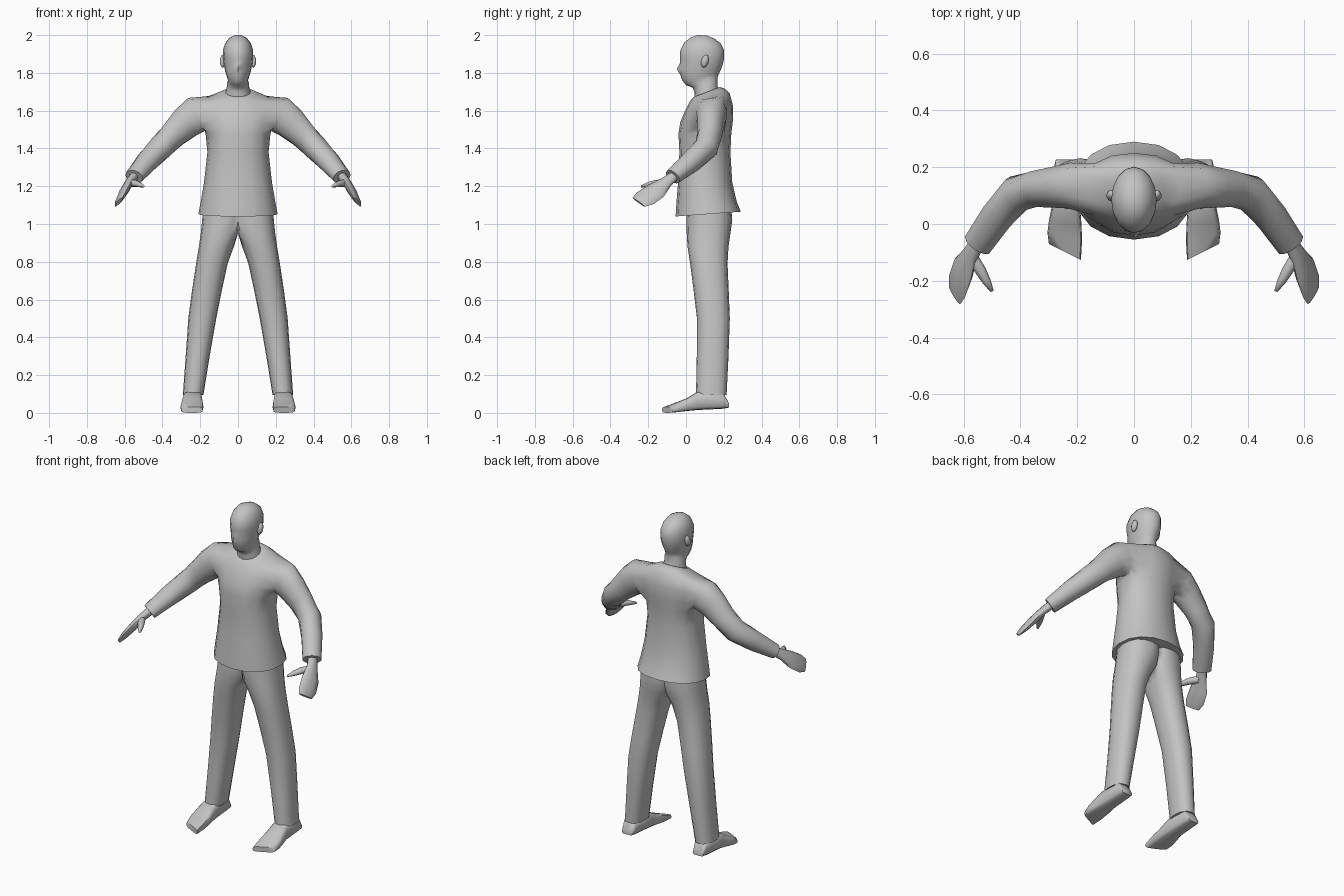
import bpy, bmesh, math
from mathutils import Vector

if "Cube" in bpy.data.objects:
    bpy.data.objects.remove(bpy.data.objects["Cube"])

grey = bpy.data.materials.new("plain grey")
grey.diffuse_color = (0.55, 0.55, 0.55, 1)
grey.use_nodes = True
grey.node_tree.nodes["Principled BSDF"].inputs["Base Color"].default_value = grey.diffuse_color


def power(c, p):
    return math.copysign(abs(c) ** (2 / p), c)


def level_ring(zf, zb, rx, yf, yb, n=16, p=2.2, cx=0.0):
    """Horizontal section, tilted from front height zf to back height zb."""
    pts = []
    for i in range(n):
        a = 2 * math.pi * i / n
        t = (1 + power(math.sin(a), p)) / 2
        pts.append(Vector((cx + rx * power(math.cos(a), p),
                           yf + (yb - yf) * t, zf + (zb - zf) * t)))
    return pts


def limb_ring(c, u, v, ru, rv, angles):
    return [c + u * ru * math.cos(a) + v * rv * math.sin(a) for a in angles]


def even(n):
    return [2 * math.pi * i / n for i in range(n)]


def skin(bm, a, b):
    n = len(a)
    for i in range(n):
        bm.faces.new((a[i], a[(i + 1) % n], b[(i + 1) % n], b[i]))


def loft(bm, rings, cap_start=True, cap_end=True):
    vs = [[bm.verts.new(p) for p in r] for r in rings]
    for a, b in zip(vs, vs[1:]):
        skin(bm, a, b)
    if cap_start:
        bm.faces.new(vs[0])
    if cap_end:
        bm.faces.new(vs[-1])
    return vs


def finish(bm, name, mirror=False, angle=55):
    bmesh.ops.recalc_face_normals(bm, faces=bm.faces)
    me = bpy.data.meshes.new(name)
    bm.to_mesh(me)
    bm.free()
    me.materials.append(grey)
    ob = bpy.data.objects.new(name, me)
    bpy.context.collection.objects.link(ob)
    bpy.ops.object.select_all(action='DESELECT')
    ob.select_set(True)
    bpy.context.view_layer.objects.active = ob
    bpy.ops.object.shade_smooth_by_angle(angle=math.radians(angle))
    if mirror:
        m = ob.modifiers.new("mirror", 'MIRROR')
        m.use_clip = True
        m.merge_threshold = 0.0005
    return ob


# Jacket: body loft with an opening on each side, sleeves grown from the openings
bm = bmesh.new()
body = loft(bm, [level_ring(*s) for s in (
    (1.04, 1.065, .21, -.055, .29), (1.12, 1.12, .197, -.05, .268),
    (1.22, 1.22, .18, -.042, .245), (1.38, 1.38, .162, -.035, .235),
    (1.48, 1.48, .172, -.04, .24), (1.54, 1.545, .185, -.03, .248),
    (1.60, 1.62, .185, -.005, .25), (1.645, 1.69, .165, .018, .232),
    (1.665, 1.715, .105, .033, .208), (1.672, 1.725, .08, .04, .18))])
sleeve = [(Vector(c), ru, rv) for c, ru, rv in (
    ((.15, .12, 1.60), 0, 0), ((.22, .135, 1.58), .083, .098),
    ((.275, .13, 1.537), .074, .088), ((.34, .125, 1.475), .066, .073),
    ((.41, .108, 1.405), .066, .066), ((.48, .03, 1.332), .06, .058),
    ((.55, -.07, 1.25), .054, .042))]
sleeve_angles = [math.radians(a) for a in (
    -135, -112, -90, -68, -45, -15, 15, 45, 68, 90, 112, 135, 165, 195)]
hole = ([(4, j) for j in range(-2, 3)] + [(5, 2), (6, 2)]
        + [(7, j) for j in range(2, -3, -1)] + [(6, -2), (5, -2)])
for s in (1, -1):
    def at(r, j):
        return body[r][j % 16 if s > 0 else (8 - j) % 16]
    gone = []
    for r in range(4, 7):
        for j in range(-2, 2):
            quad = {at(r, j), at(r, j + 1), at(r + 1, j), at(r + 1, j + 1)}
            gone += [f for f in at(r, j).link_faces if set(f.verts) == quad]
    edge = [at(r, j) for r, j in hole]
    bmesh.ops.delete(bm, geom=gone, context='FACES')
    rings = []
    for i in range(1, len(sleeve)):
        c, ru, rv = sleeve[i]
        d = (sleeve[min(i + 1, len(sleeve) - 1)][0] - sleeve[i - 1][0]).normalized()
        u = Vector((0, 0, 1)).cross(d).normalized()
        ring = limb_ring(c, u, d.cross(u), ru, rv, sleeve_angles)
        rings.append([Vector((p.x * s, p.y, p.z)) for p in ring])
    arm = loft(bm, rings, cap_start=False)
    skin(bm, edge, arm[0])
loose = [v for v in bm.verts if not v.link_faces]
bmesh.ops.delete(bm, geom=loose, context='VERTS')
finish(bm, "jacket", angle=70)

# Trousers: one leg, joined to its mirror image along the hip
bm = bmesh.new()
rings = [level_ring(z, z, (xo - xi) / 2, yf, yb, 16, 2.3, (xo + xi) / 2)
         for z, xi, xo, yf, yb in (
    (1.08, -.05, .185, .005, .24), (1.02, -.05, .19, .002, .245),
    (.95, -.02, .197, .004, .235), (.88, .022, .207, .008, .225),
    (.79, .055, .222, .022, .22), (.65, .085, .243, .04, .226),
    (.5, .115, .263, .058, .232), (.3, .15, .277, .057, .225),
    (.095, .183, .292, .053, .215))]
for ring in rings:
    for p in ring:
        p.x = max(p.x, 0)
loft(bm, rings)
bmesh.ops.remove_doubles(bm, verts=bm.verts, dist=0.0002)
inner = [f for f in bm.faces if all(v.co.x < 1e-4 for v in f.verts)]
bmesh.ops.delete(bm, geom=inner, context='FACES')
finish(bm, "trousers", mirror=True, angle=70)

# Shoes: sections from heel to slanted toe
bm = bmesh.new()
rings = []
for yi, yo, x0, x1, z0, z1 in (
        (.228, .228, .205, .275, .028, .05), (.195, .195, .197, .283, .022, .11),
        (.06, .06, .19, .29, .015, .112), (0, .01, .185, .30, .01, .078),
        (-.06, -.03, .183, .305, .004, .056), (-.127, -.07, .187, .30, 0, .032)):
    ring = []
    for a in even(12):
        s, t = (1 + power(math.cos(a), 4)) / 2, (1 + power(math.sin(a), 4)) / 2
        ring.append(Vector((x0 + (x1 - x0) * s, yi + (yo - yi) * s,
                            z0 + (z1 - z0) * t)))
    rings.append(ring)
loft(bm, rings)
finish(bm, "shoes", mirror=True)

# Hands: flat mitten palm and a separate thumb
bm = bmesh.new()
across = Vector((-.05, -.085, .06)).normalized()
along = Vector((.08, -.18, -.135)).normalized()
thick = along.cross(across).normalized()
loft(bm, [limb_ring(Vector(c), across, thick, w, t, even(10)) for c, w, t in (
    ((.55, -.065, 1.252), .028, .025), ((.575, -.105, 1.222), .035, .022),
    ((.602, -.16, 1.175), .058, .022), ((.622, -.215, 1.137), .06, .017),
    ((.632, -.25, 1.115), .045, .008))])
up = Vector((.3, .2, 1)).normalized()
side = Vector((.87, -.45, -.17)).normalized()
loft(bm, [limb_ring(Vector(c), side, up, w, w, even(8)) for c, w in (
    ((.575, -.11, 1.215), .022), ((.54, -.165, 1.215), .02),
    ((.518, -.205, 1.208), .015), ((.5, -.236, 1.2), .006))])
finish(bm, "hands", mirror=True)

# Head and neck: tilted sections; the last value pushes the nose ridge forward
bm = bmesh.new()
rings = []
for zf, zb, rx, yf, yb, nose in (
        (1.64, 1.69, .075, .045, .18, 0), (1.70, 1.735, .06, .044, .166, 0),
        (1.722, 1.772, .058, .035, .166, 0), (1.735, 1.785, .053, .0, .17, 0),
        (1.76, 1.80, .059, -.02, .177, 0), (1.79, 1.82, .067, -.027, .186, .003),
        (1.82, 1.845, .073, -.028, .195, .021), (1.85, 1.87, .078, -.025, .2, .008),
        (1.88, 1.89, .08, -.033, .202, 0), (1.92, 1.92, .08, -.03, .201, 0),
        (1.96, 1.955, .068, -.01, .185, 0), (1.987, 1.982, .047, .025, .15, 0),
        (2.0, 1.998, .02, .06, .11, 0)):
    ring = level_ring(zf, zb, rx, yf, yb, 16, 2)
    ring[12].y -= nose
    rings.append(ring)
loft(bm, rings)
finish(bm, "head", angle=70)

# Ears
bm = bmesh.new()
bmesh.ops.create_uvsphere(bm, u_segments=10, v_segments=6, radius=1)
for v in bm.verts:
    v.co = Vector((.081 + v.co.x * .016, .1 + v.co.y * .02 + v.co.z * .006,
                   1.862 + v.co.z * .034))
finish(bm, "ears", mirror=True)
